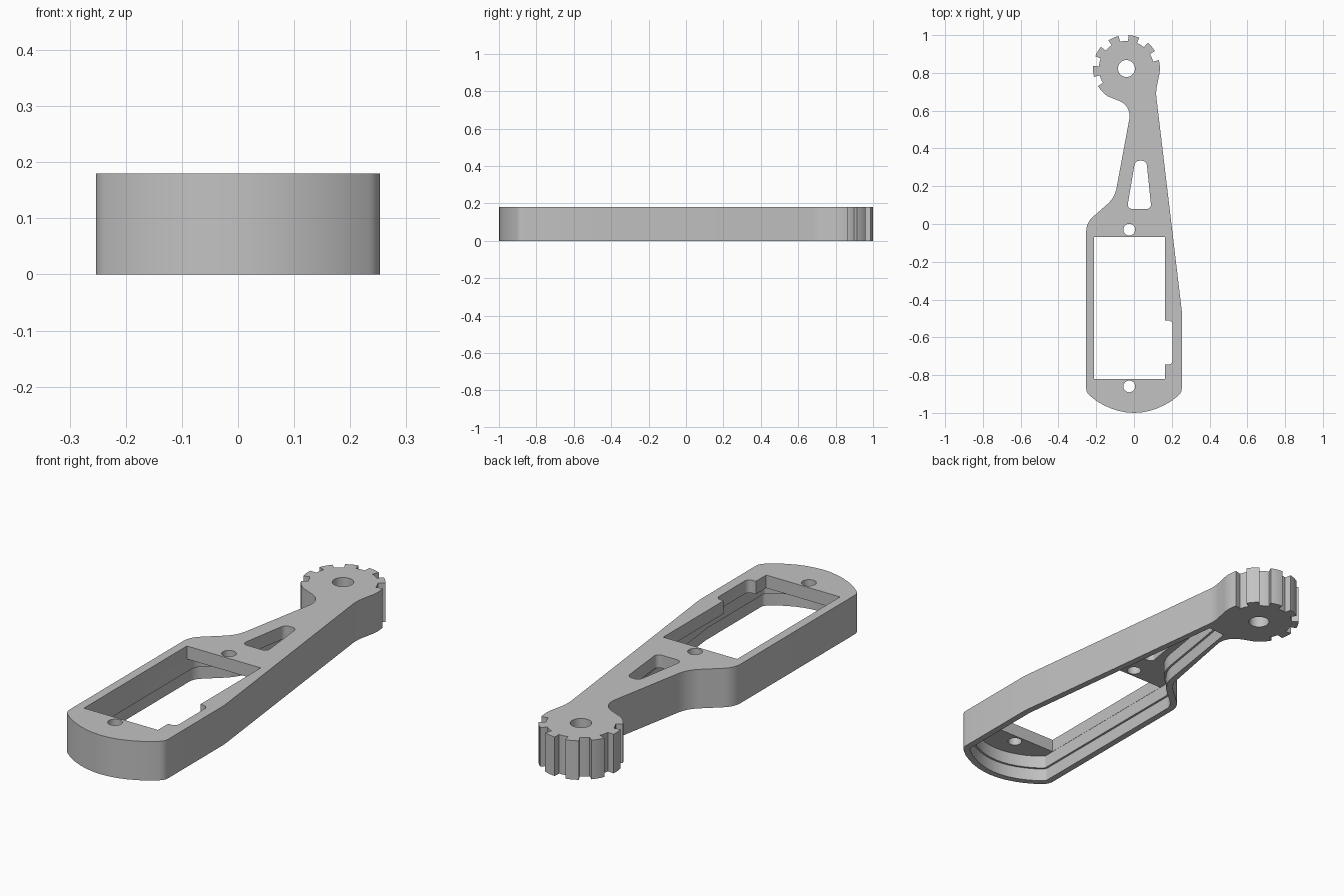
import bpy
import bmesh
from math import radians, cos, sin, tan
from mathutils import Vector

if "Cube" in bpy.data.objects:
    bpy.data.objects.remove(bpy.data.objects["Cube"])

HEIGHT = 0.18
PLATE_UNDERSIDE = 0.12
LEDGE = 0.06

grey = bpy.data.materials.new("plain grey")
grey.use_nodes = True
colour = (0.54, 0.54, 0.54, 1)
grey.diffuse_color = colour
grey.node_tree.nodes["Principled BSDF"].inputs["Base Color"].default_value = colour


def rounded(corners, steps=8):
    """Closed counter-clockwise outline with each (x, y, radius) corner filleted."""
    out = []
    for i, (x, y, r) in enumerate(corners):
        p = Vector((x, y))
        if not r:
            out.append(p)
            continue
        a = (Vector(corners[i - 1][:2]) - p).normalized()
        b = (Vector(corners[(i + 1) % len(corners)][:2]) - p).normalized()
        half = a.angle(b) / 2
        centre = p + (a + b).normalized() * (r / sin(half))
        start = p + a * (r / tan(half)) - centre
        end = p + b * (r / tan(half)) - centre
        out += [centre + start.lerp(end, k / steps).normalized() * r
                for k in range(steps + 1)]
    return out


def inset(points, d):
    """Mitred inward offset of a counter-clockwise outline."""
    out = []
    for i, p in enumerate(points):
        a = (p - points[i - 1]).normalized()
        b = (points[(i + 1) % len(points)] - p).normalized()
        na, nb = Vector((-a.y, a.x)), Vector((-b.y, b.x))
        out.append(p + (na + nb) * (d / (1 + na.dot(nb))))
    return out


def prism(name, points, z0, z1):
    """Closed solid standing on a counter-clockwise outline."""
    bm = bmesh.new()
    low = [bm.verts.new((p[0], p[1], z0)) for p in points]
    high = [bm.verts.new((p[0], p[1], z1)) for p in points]
    bm.faces.new(low[::-1])
    bm.faces.new(high)
    for i in range(len(points)):
        bm.faces.new((low[i - 1], low[i], high[i], high[i - 1]))
    mesh = bpy.data.meshes.new(name)
    bm.to_mesh(mesh)
    bm.free()
    ob = bpy.data.objects.new(name, mesh)
    bpy.context.scene.collection.objects.link(ob)
    mesh.materials.append(grey)
    return ob


def arc(cx, cy, r, a, b, steps):
    angles = [radians(a + (b - a) * k / steps) for k in range(steps + 1)]
    return [(cx + r * cos(t), cy + r * sin(t)) for t in angles]


# Curved front end and the two long sides of the arm
front_end = [(x / 100, -1 + 1.6 * (x / 100) ** 2, 0) for x in range(-20, 21, 4)]
sides = [(-0.102, 0.139, 0.15), (-0.253, 0.007, 0.1), (-0.253, -0.893, 0.05),
         *front_end, (0.253, -0.893, 0.05), (0.253, -0.46, 0)]

# Partly toothed round head
GX, GY, TIP, ROOT = -0.04, 0.823, 0.177, 0.146
TEETH, PITCH, HALF, FIRST = 7, 36, 9.5, 5
head = []
for k in range(TEETH):
    mid = FIRST + PITCH * k
    start = -15 if k == 0 else mid - HALF
    end = 236 if k == TEETH - 1 else mid + HALF
    head += arc(GX, GY, TIP, start, end, 6)
    if k < TEETH - 1:
        head += arc(GX, GY, ROOT, end, mid + PITCH - HALF, 3)
head = [(x, y, 0) for x, y in head]

outline = rounded([(-0.012, 0.625, 0.085), *sides, (0.115, 0.70, 0.2), *head])
body = prism("lever_arm", outline, 0, HEIGHT)

# Hollow underside in two steps, leaving a narrow ledge on the wall
hollow = rounded([(-0.02, 0.66, 0), *sides, (0.119, 0.67, 0)])
cutters = [
    prism("upper_hollow", inset(hollow, 0.04), -0.1, PLATE_UNDERSIDE),
    prism("lower_hollow", inset(hollow, 0.03), -0.15, LEDGE),
]

# Rectangular window with its side notch
window = [(-0.212, -0.82, 0), (0.165, -0.82, 0), (0.165, -0.745, 0),
          (0.205, -0.745, 0.025), (0.205, -0.51, 0.025), (0.165, -0.51, 0),
          (0.165, -0.07, 0), (-0.212, -0.07, 0)]
cutters.append(prism("window_cut", rounded(window), 0.03, 0.3))

# Tapered slot in the narrow arm
slot = [(-0.037, 0.08, 0.022), (0.092, 0.08, 0.022),
        (0.066, 0.335, 0.026), (0.006, 0.335, 0.026)]
cutters.append(prism("slot_cut", rounded(slot), 0.03, 0.3))

# Pivot hole and the two screw holes
for name, x, y, r in (("pivot", GX, GY, 0.045), ("rear_screw", -0.025, -0.03, 0.031),
                      ("front_screw", -0.025, -0.86, 0.031)):
    cutters.append(prism(name + "_cut", arc(x, y, r, 0, 360, 32)[:-1], -0.2, 0.4))

bpy.ops.object.select_all(action="DESELECT")
bpy.context.view_layer.objects.active = body
body.select_set(True)
for cutter in cutters:
    mod = body.modifiers.new(cutter.name, "BOOLEAN")
    mod.operation = "DIFFERENCE"
    mod.solver = "EXACT"
    mod.object = cutter
    bpy.ops.object.modifier_apply(modifier=mod.name)
    bpy.data.objects.remove(cutter)

bpy.ops.object.shade_smooth_by_angle(angle=radians(30))
